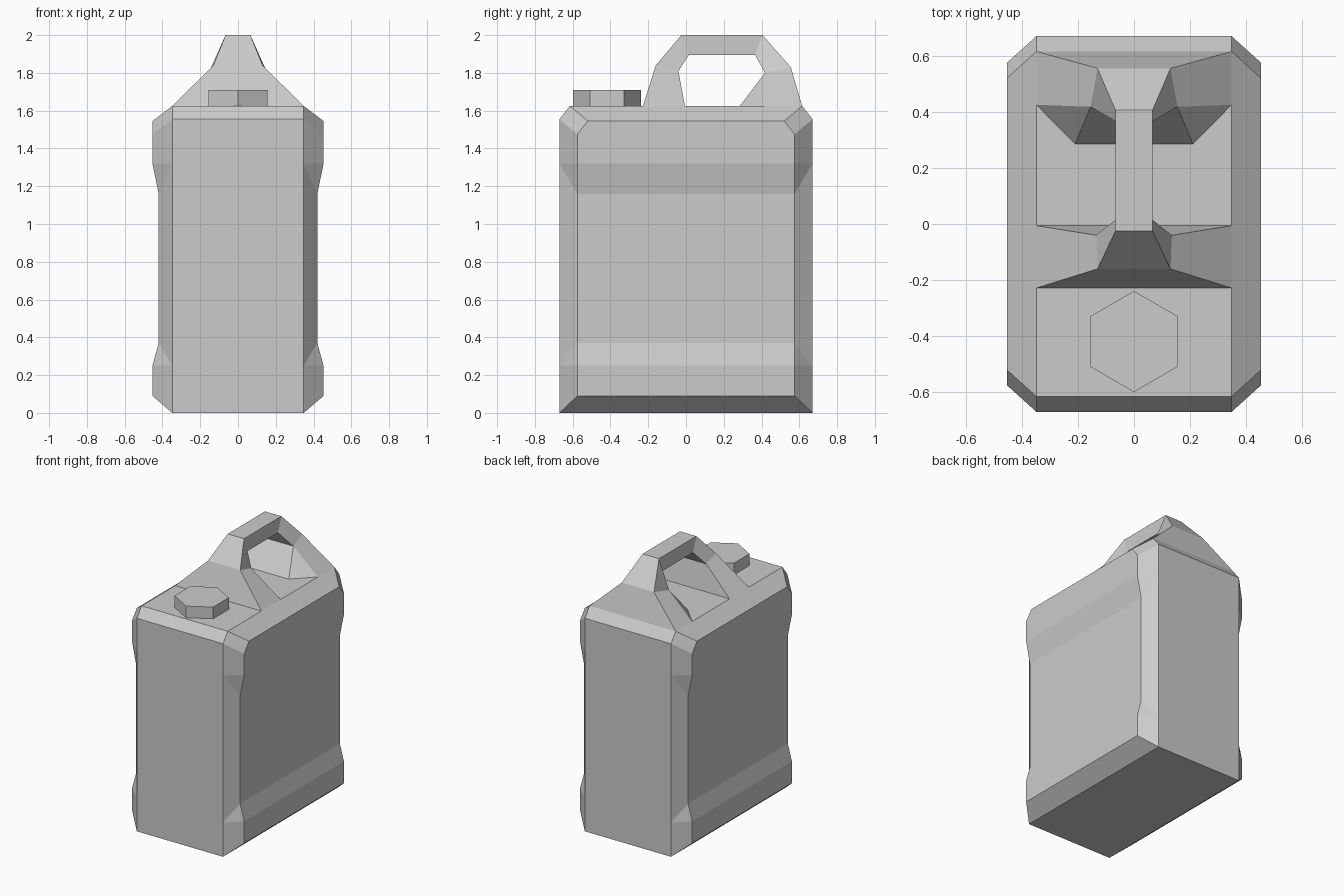
import bpy, bmesh, math

if "Cube" in bpy.data.objects:
    bpy.data.objects.remove(bpy.data.objects["Cube"])

grey = bpy.data.materials.new("plain grey")
grey.use_nodes = True
grey.diffuse_color = (0.6, 0.6, 0.6, 1)
grey.node_tree.nodes["Principled BSDF"].inputs["Base Color"].default_value = (0.6, 0.6, 0.6, 1)


def finish(name, bm):
    bmesh.ops.recalc_face_normals(bm, faces=bm.faces[:])
    mesh = bpy.data.meshes.new(name)
    bm.to_mesh(mesh)
    bm.free()
    mesh.materials.append(grey)
    obj = bpy.data.objects.new(name, mesh)
    bpy.context.collection.objects.link(obj)


def mirrored(name, faces, axes):
    """Build flat faces, mirror them and join them into one closed shell."""
    bm = bmesh.new()
    for face in faces:
        bm.faces.new([bm.verts.new(p) for p in face])
    for axis in axes:
        bmesh.ops.mirror(bm, geom=bm.verts[:] + bm.edges[:] + bm.faces[:], axis=axis, merge_dist=0)
    bmesh.ops.remove_doubles(bm, verts=bm.verts[:], dist=0.001)
    bmesh.ops.recalc_face_normals(bm, faces=bm.faces[:])
    bmesh.ops.dissolve_limit(bm, angle_limit=math.radians(0.3),
                             verts=bm.verts[:], edges=bm.edges[:])
    finish(name, bm)


def mid_x(p):
    return (0, p[1], p[2])


def mid_y(p):
    return (p[0], 0, p[2])


# Can body: one quarter, with a raised band at top and bottom of each side
TOP = 1.625
edge = [(0.348, 0.67, z) for z in (0, 0.25, 1.32, 1.555)]
side = [(x, 0.575, z) for x, z in
        ((0.453, 0.09), (0.453, 0.25), (0.42, 0.37), (0.42, 1.16), (0.453, 1.32), (0.453, 1.475))]
shoulder = (0.453, 0.52, 1.545)
rim = (0.348, 0.615, TOP)

body = [
    [edge[0], mid_x(edge[0]), (0, 0, 0), mid_y(edge[0])],          # base
    [rim, mid_x(rim), (0, 0, TOP), mid_y(rim)],                    # top
    edge + [mid_x(p) for p in reversed(edge)],                     # end panel
    [edge[3], rim, mid_x(rim), mid_x(edge[3])],                    # end chamfer
    [edge[0], side[0], mid_y(side[0]), mid_y(edge[0])],            # lower chamfer
    [rim, shoulder, mid_y(shoulder), mid_y(rim)],                  # upper chamfer
    [edge[3], side[5], shoulder, rim],                             # corner
    [side[4], side[5], shoulder, mid_y(shoulder), mid_y(side[4])],
    [edge[0], edge[1], side[1], side[0]],                          # corner strip
    [edge[1], side[2], side[1]],
    [edge[1], edge[2], side[3], side[2]],
    [edge[2], side[4], side[3]],
    [edge[2], edge[3], side[5], side[4]],
]
for a, b in zip(side[:4], side[1:5]):
    body.append([a, b, mid_y(b), mid_y(a)])
mirrored("can_body", body, "XY")

# Carrying handle: one half as outer and inner stations from front to back
outer = [(0.348, -0.228, TOP), (0.13, -0.16, 1.84), (0.066, -0.025, 2.0),
         (0.066, 0.406, 2.0), (0.13, 0.555, 1.83), rim]
inner = [(0.348, -0.006, TOP), (0.135, -0.04, 1.81), (0.066, 0.015, 1.895),
         (0.066, 0.366, 1.895), (0.155, 0.418, 1.8), (0.348, 0.425, TOP)]
heel = (0.21, 0.285, TOP)
handle = [
    [inner[4], inner[5], heel],
    [outer[0], inner[0], mid_x(inner[0]), mid_x(outer[0])],
    [outer[5], inner[5], heel, mid_x(heel), mid_x(outer[5])],
]
inside = inner[:5] + [heel]
for i in range(5):
    j = i + 1
    handle.append([outer[i], outer[j], mid_x(outer[j]), mid_x(outer[i])])
    handle.append([inside[i], inside[j], mid_x(inside[j]), mid_x(inside[i])])
    handle.append([outer[i], outer[j], inner[j], inner[i]])
mirrored("carrying_handle", handle, "X")

# Six-sided filler cap with a corner pointing forward
bm = bmesh.new()
rings = []
for z in (TOP, TOP + 0.085):
    rings.append([bm.verts.new((0.18 * math.sin(k * math.pi / 3),
                                0.18 * math.cos(k * math.pi / 3) - 0.419, z)) for k in range(6)])
    bm.faces.new(rings[-1])
low, high = rings
for k in range(6):
    bm.faces.new((low[k - 1], low[k], high[k], high[k - 1]))
finish("filler_cap", bm)
